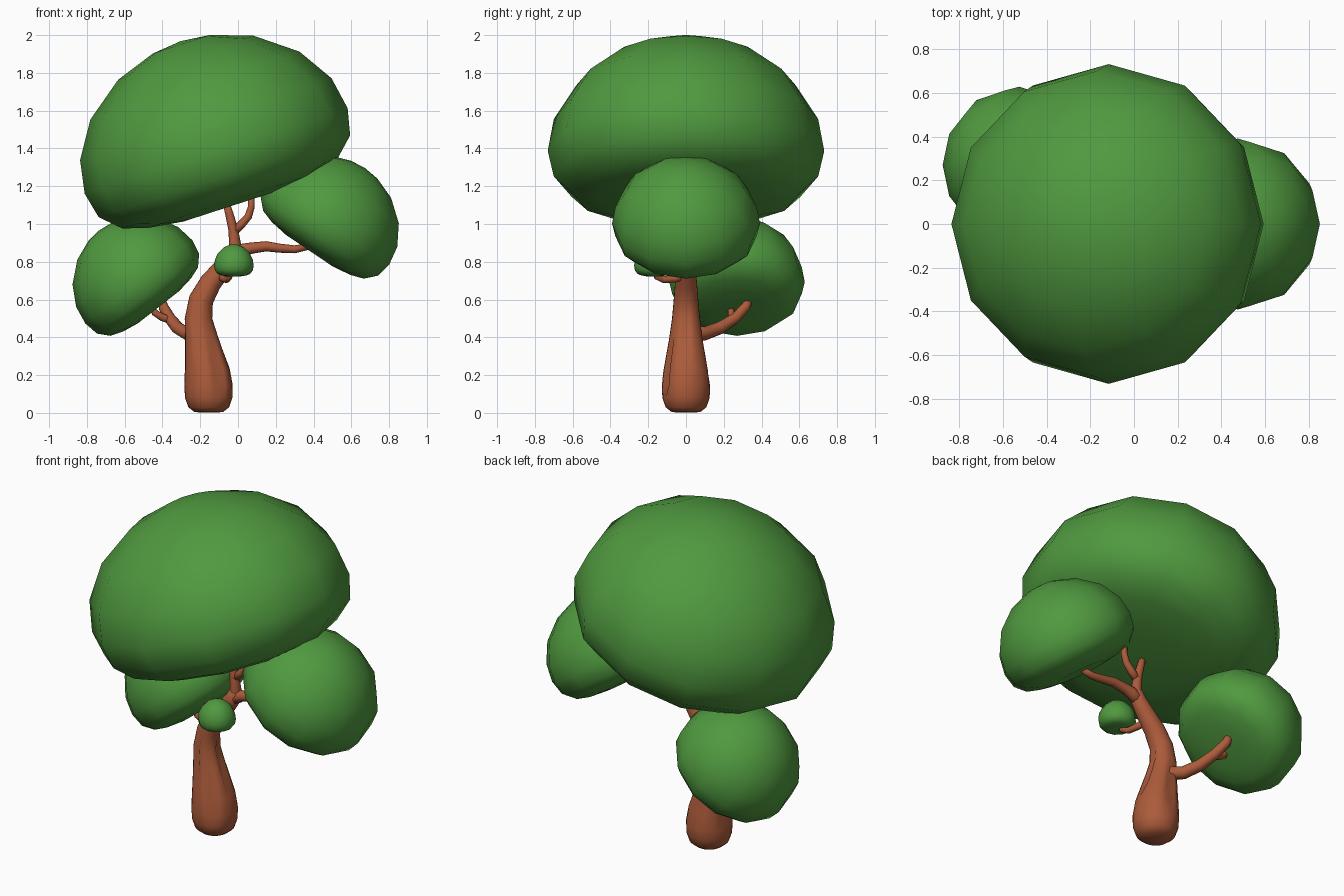
import bpy, bmesh, math
from mathutils import Vector, Matrix

if "Cube" in bpy.data.objects:
    bpy.data.objects.remove(bpy.data.objects["Cube"])


def material(name, rgb):
    m = bpy.data.materials.new(name)
    m.diffuse_color = (*rgb, 1)
    m.use_nodes = True
    m.node_tree.nodes["Principled BSDF"].inputs["Base Color"].default_value = m.diffuse_color
    return m


LEAF = material("leaf_green", (0.08, 0.32, 0.05))
BARK = material("bark_brown", (0.41, 0.105, 0.043))


def finish(name, bm, mat):
    bmesh.ops.recalc_face_normals(bm, faces=bm.faces)
    me = bpy.data.meshes.new(name)
    bm.to_mesh(me)
    bm.free()
    for p in me.polygons:
        p.use_smooth = True
    me.materials.append(mat)
    ob = bpy.data.objects.new(name, me)
    bpy.context.collection.objects.link(ob)
    return ob


def skin(bm, rings, start, end):
    """Join vertex rings with quads and close both ends with fans."""
    n = len(rings[0])
    for a, b in zip(rings, rings[1:]):
        for i in range(n):
            j = (i + 1) % n
            bm.faces.new((a[i], a[j], b[j], b[i]))
    for ring, tip in ((rings[0], start), (rings[-1], end)):
        v = bm.verts.new(tip)
        for i in range(n):
            bm.faces.new((ring[i], ring[(i + 1) % n], v))


# Half profile of a foliage clump: domed top, flattened bottom (radius, height)
DOME = [(.16, .58), (.377, .505), (.582, .35), (.70, .163), (.732, -.014),
        (.70, -.155), (.60, -.25), (.47, -.29), (.28, -.316)]


def clump(name, centre, scale, stretch, tilt):
    bm = bmesh.new()
    rings = [[bm.verts.new((r * math.cos(k * math.pi / 6), r * math.sin(k * math.pi / 6), h))
              for k in range(12)] for r, h in DOME]
    skin(bm, rings, (0, 0, .597), (0, 0, -.31))
    mat = (Matrix.Translation(centre) @ Matrix.Rotation(math.radians(-tilt), 4, 'Y')
           @ Matrix.Diagonal((scale, scale, scale * stretch, 1)))
    bmesh.ops.transform(bm, matrix=mat, verts=bm.verts)
    finish(name, bm, LEAF)


def limb(name, pts, sides=8, grooves=None):
    """Tapered tube through (x, y, z, radius); grooves: {side: rings pushed in}."""
    grooves = grooves or {}
    P = [Vector(p[:3]) for p in pts]
    bm = bmesh.new()
    rings = []
    ref = Vector((0, 1, 0)) if abs((P[-1] - P[0]).normalized().y) < .6 else Vector((0, 0, 1))
    for i, p in enumerate(P):
        t = (P[min(i + 1, len(P) - 1)] - P[max(i - 1, 0)]).normalized()
        u = ref.cross(t).normalized()
        w = t.cross(u)
        ring = []
        for k in range(sides):
            a = 2 * math.pi * k / sides
            r = pts[i][3] * (.82 if i in grooves.get(k, ()) else 1)
            ring.append(bm.verts.new(p + (u * math.cos(a) + w * math.sin(a)) * r))
        rings.append(ring)
    d0, d1 = (P[0] - P[1]).normalized(), (P[-1] - P[-2]).normalized()
    skin(bm, rings, P[0] + d0 * .003, P[-1] + d1 * pts[-1][3] * .5)
    return finish(name, bm, BARK)


# Foliage
clump("main_canopy", (-.12, 0, 1.4), 1.0, 1.0, 18)
clump("right_canopy", (.48, 0, 1.01), .535, 1.08, -34)
clump("left_canopy", (-.53, .27, .70), .49, 1.15, 38)
clump("small_leaf_clump", (-.022, -.17, .782), .143, 1.3, 0)

# Trunk with shallow carved grooves
limb("trunk", [(-.155, 0, .004, .075), (-.155, 0, .03, .108), (-.155, 0, .08, .125),
               (-.156, 0, .14, .128), (-.163, 0, .22, .12), (-.178, 0, .31, .104),
               (-.193, 0, .40, .088), (-.208, 0, .50, .074), (-.195, 0, .60, .065),
               (-.145, 0, .69, .058), (-.08, 0, .77, .05), (-.035, 0, .83, .043),
               (-.015, 0, .88, .034)],
     24, {0: (5, 6, 7), 17: (6, 7, 8), 20: (3, 4, 5), 6: (4, 5, 6), 11: (4, 5, 6)})

# Upper stem and fork
limb("upper_stem", [(-.03, 0, .83, .038), (-.015, 0, .89, .032), (-.025, 0, .97, .026),
                    (-.045, 0, 1.05, .022), (-.065, 0, 1.12, .018)])
limb("fork_twig", [(-.02, 0, .96, .022), (.02, 0, 1.0, .022), (.055, 0, 1.04, .02),
                   (.07, 0, 1.09, .018), (.07, 0, 1.14, .017)])

# Side branches
limb("right_branch", [(-.05, 0, .82, .038), (.02, 0, .862, .034), (.07, 0, .872, .03),
                      (.15, 0, .882, .027), (.22, 0, .872, .024), (.30, 0, .866, .021),
                      (.37, 0, .88, .017)])
limb("left_branch", [(-.19, .02, .42, .042), (-.27, .10, .42, .037), (-.32, .18, .45, .034),
                     (-.36, .26, .50, .03), (-.395, .315, .56, .027), (-.40, .33, .59, .022)])
limb("left_twig", [(-.35, .25, .49, .02), (-.40, .245, .505, .02), (-.44, .24, .53, .018),
                   (-.46, .235, .57, .015)])
limb("front_twig", [(-.10, 0, .73, .024), (-.075, -.06, .71, .02), (-.06, -.12, .705, .018),
                    (-.045, -.155, .72, .016), (-.035, -.17, .76, .014)])
